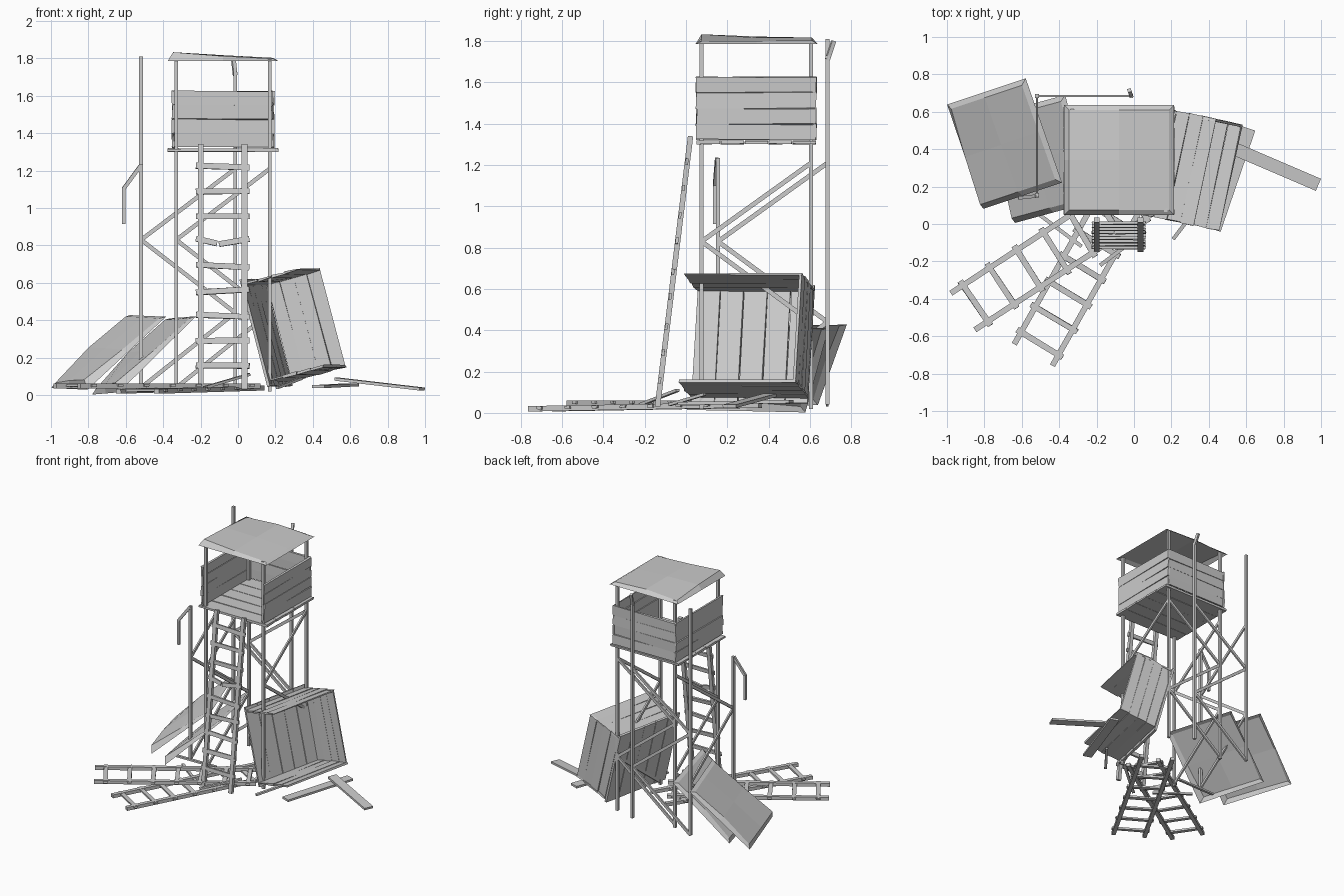
import bpy, bmesh, random
from math import radians
from mathutils import Vector, Matrix

random.seed(4)
if "Cube" in bpy.data.objects:
    bpy.data.objects.remove(bpy.data.objects["Cube"])

wood = bpy.data.materials.new("weathered grey")
wood.use_nodes = True
GREY = (0.6, 0.6, 0.6, 1)
wood.diffuse_color = GREY
wood.node_tree.nodes["Principled BSDF"].inputs["Base Color"].default_value = GREY


def finish(name, bm, matrix=Matrix()):
    bmesh.ops.recalc_face_normals(bm, faces=bm.faces)
    mesh = bpy.data.meshes.new(name)
    bm.to_mesh(mesh)
    bm.free()
    mesh.materials.append(wood)
    ob = bpy.data.objects.new(name, mesh)
    ob.matrix_world = matrix
    bpy.context.collection.objects.link(ob)


def frame(origin, xdir, ydir):
    """Matrix with the given origin, x axis and approximate y axis."""
    x = Vector(xdir).normalized()
    z = x.cross(Vector(ydir)).normalized()
    m = Matrix((x, z.cross(x), z)).transposed().to_4x4()
    m.translation = Vector(origin)
    return m


def beam(bm, p, q, w=0.02, t=0.02, up=(0, 0, 1), jitter=0.0):
    """Box from p to q, w wide and t thick along up."""
    p, q = Vector(p), Vector(q)
    d = q - p
    up = Vector(up)
    if d.normalized().cross(up).length < 0.05:
        up = Vector((0, 1, 0))
    m = frame((p + q) / 2, d, up.cross(d))
    m = m @ Matrix.Diagonal((d.length, w, t, 1))
    for v in bmesh.ops.create_cube(bm, size=1, matrix=m)["verts"]:
        v.co += Vector([random.uniform(-jitter, jitter) for _ in range(3)])


def beams(name, pairs, **kw):
    bm = bmesh.new()
    for p, q in pairs:
        beam(bm, p, q, **kw)
    finish(name, bm)


# Cabin: plank floor and three plank walls, open at the front
def cabin(prefix, m):
    bm = bmesh.new()
    n = 5
    pitch = 0.58 / n
    for i in range(n):
        y = -0.29 + pitch * (i + 0.5)
        beam(bm, (-0.295, y, 0), (0.295, y, 0), pitch - 0.004, 0.016, jitter=0.002)
    finish(prefix + "floor", bm, m)
    walls = {"left_wall": ((0.267, -0.29), (0.267, 0.29)),
             "right_wall": ((-0.267, -0.29), (-0.267, 0.29)),
             "back_wall": ((-0.27, 0.282), (0.27, 0.282))}
    for name, (a, b) in walls.items():
        bm = bmesh.new()
        normal = Vector((b[1] - a[1], a[0] - b[0], 0))
        for i in range(4):
            z = 0.05 + 0.076 * i
            beam(bm, (*a, z), (*b, z), 0.074, 0.012, up=normal, jitter=0.004)
        finish(prefix + name, bm, m)


# Roof: warped sheet with a sloping rim
def roof(name, m, size=0.295, inner=0.267):
    bm = bmesh.new()
    heights = ((0.046, 0.025, 0.012), (0.035, 0.03, 0.014), (0.012, 0.03, 0.016))
    top = [[bm.verts.new(((i - 1) * inner, (j - 1) * inner, heights[j][i]))
            for i in range(3)] for j in range(3)]
    for j in range(2):
        for i in range(2):
            bm.faces.new((top[j][i], top[j][i + 1], top[j + 1][i + 1], top[j + 1][i]))
    edges = [e for e in bm.edges if e.is_boundary]
    for v in bmesh.ops.extrude_edge_only(bm, edges=edges)["geom"]:
        if isinstance(v, bmesh.types.BMVert):
            v.co.x *= size / inner
            v.co.y *= size / inner
            v.co.z = 0
    finish(name, bm, m)


# Ladder: local y runs along the rails
def ladder(name, m, length, rungs, broken=()):
    bm = bmesh.new()
    for s in (-1, 1):
        beam(bm, (s * 0.117, 0, 0), (s * 0.117, length, 0), 0.03, 0.026)
    for i, y in enumerate(rungs):
        tilt = random.uniform(-0.008, 0.008)
        if i in broken:
            beam(bm, (-0.143, y + 0.014, 0.004), (-0.03, y - 0.012, 0.004), 0.03, 0.014)
            beam(bm, (0.143, y + 0.012, 0.004), (-0.02, y - 0.016, 0.004), 0.03, 0.014)
        else:
            beam(bm, (-0.143, y - tilt, 0.004), (0.143, y + tilt, 0.004), 0.03, 0.014, jitter=0.002)
    finish(name, bm, m)


# Zigzag braces between two legs, starting low on the first leg
def zigzag(name, a, b, levels=(0.04, 0.44, 0.83, 1.21)):
    pts = [(*(b if i % 2 else a), z) for i, z in enumerate(levels)]
    beams(name, list(zip(pts, pts[1:])), w=0.012, t=0.022)


# Standing tower
X0, X1, Y0, Y1 = -0.33, 0.17, 0.075, 0.605
beams("tower_legs", [((x, y, 0.02), (x, y, 1.8)) for x in (X0, X1) for y in (Y0, Y1)])
cabin("tower_", Matrix.Translation((-0.08, 0.34, 1.31)))
roof("tower_roof", Matrix.Translation((-0.08, 0.342, 1.787)))
zigzag("back_braces", (X0, Y1), (X1, Y1))
zigzag("left_braces", (X1, Y0), (X1, Y1))
zigzag("right_braces", (X0, Y0), (X0, Y1))
ladder("standing_ladder", frame((-0.082, -0.138, 0.03), (1, 0, 0), (0, 0.16, 1.31)), 1.32,
       [0.128 + 0.134 * i for i in range(9)], broken=(5,))

# Ruined tower frame behind
RX, RY = -0.518, 0.685
beams("ruined_poles", [((RX, RY, 0.04), (RX, RY, 1.81)),
                       ((-0.015, RY, 0.04), (-0.015, RY, 1.73)),
                       ((-0.015, RY, 1.71), (-0.025, 0.715, 1.8)),
                       ((RX, 0.155, 0.04), (RX, 0.155, 1.235))])
beams("snapped_pole_end", [((RX, 0.15, 1.23), (-0.61, 0.14, 1.105)),
                           ((-0.61, 0.14, 1.11), (-0.61, 0.14, 0.915))], w=0.018)
zigzag("ruined_back_braces", (RX, RY), (-0.015, RY))
zigzag("ruined_side_braces", (RX, 0.155), (RX, RY))

# Toppled cabin resting on its side
tip = (Matrix.Translation((0.15, 0.325, 0.333)) @ Matrix.Rotation(radians(-12), 4, "Z")
       @ Matrix.Rotation(radians(75), 4, "Y"))
cabin("toppled_", tip)

# Fallen roof sheets
roof("fallen_roof_outer", frame((-0.692, 0.43, 0.228), (0.42, 0.14, 0.39), (-0.19, 0.55, 0.01)))
roof("fallen_roof_inner", frame((-0.502, 0.348, 0.212), (0.385, 0.105, 0.38), (-0.13, 0.57, 0)))

# Fallen ladders crossing on the ground
ladder("fallen_ladder_upper", frame((-0.915, -0.468, 0.048), (0.55, -0.84, 0), (0.84, 0.55, 0)),
       1.15, [0.08 + 0.17 * i for i in range(7)])
ladder("fallen_ladder_lower", frame((-0.538, -0.7, 0.02), (0.87, -0.49, 0), (0.49, 0.87, 0.015)),
       1.15, [0.07 + 0.155 * i for i in range(7)])

# Loose planks and sticks
beams("loose_planks", [((0.53, 0.405, 0.085), (0.985, 0.21, 0.032)),
                       ((0.615, 0.51, 0.055), (0.43, -0.03, 0.045))], w=0.07, t=0.016)
beams("loose_sticks", [((-0.52, 0.06, 0.03), (-0.28, -0.12, 0.03)),
                       ((-0.18, -0.22, 0.04), (0.06, -0.04, 0.11)),
                       ((0.21, -0.08, 0.04), (0.34, 0.09, 0.09)),
                       ((-0.64, 0.155, 0.03), (-0.3, 0.16, 0.03))], w=0.02, t=0.014)
